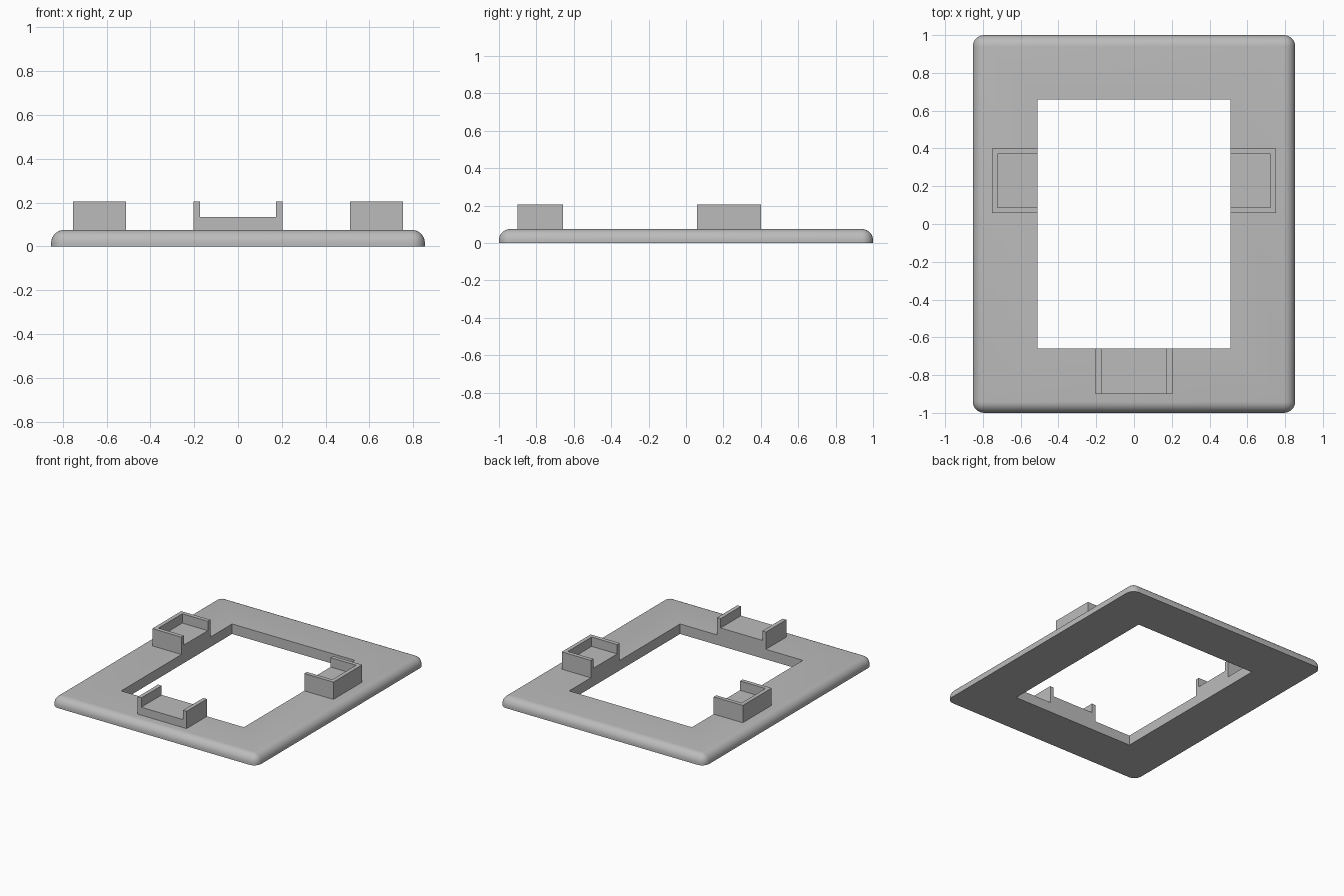
import bpy
import bmesh
import math

if "Cube" in bpy.data.objects:
    bpy.data.objects.remove(bpy.data.objects["Cube"], do_unlink=True)

PLATE_TOP, LEDGE_TOP, WALL_TOP = 0.075, 0.135, 0.205
HOLE_X, HOLE_Y = 0.51, 0.658
WALL = 0.03
MARGIN = 0.1

gray = bpy.data.materials.new("light gray")
gray.use_nodes = True
color = (0.5, 0.5, 0.5, 1)
gray.diffuse_color = color
gray.node_tree.nodes["Principled BSDF"].inputs["Base Color"].default_value = color


def box(name, x, y, z, round_radius=0):
    """Box from (min, max) ranges, optionally rounded except along its base."""
    bm = bmesh.new()
    bmesh.ops.create_cube(bm, size=1)
    for v in bm.verts:
        v.co = [r[1] if c > 0 else r[0] for c, r in zip(v.co, (x, y, z))]
    if round_radius:
        edges = [e for e in bm.edges if max(v.co.z for v in e.verts) > z[0]]
        bmesh.ops.bevel(bm, geom=edges, offset=round_radius, segments=8,
                        profile=0.5, affect='EDGES')
    mesh = bpy.data.meshes.new(name)
    bm.to_mesh(mesh)
    bm.free()
    mesh.materials.append(gray)
    obj = bpy.data.objects.new(name, mesh)
    bpy.context.collection.objects.link(obj)
    return obj


def cut(obj, cutter):
    """Subtract the cutter, then discard it."""
    mod = obj.modifiers.new("cut", 'BOOLEAN')
    mod.operation = 'DIFFERENCE'
    mod.solver = 'EXACT'
    mod.object = cutter
    bpy.ops.object.select_all(action='DESELECT')
    obj.select_set(True)
    bpy.context.view_layer.objects.active = obj
    bpy.ops.object.modifier_apply(modifier=mod.name)
    bpy.data.objects.remove(cutter, do_unlink=True)


# Rounded plate with a rectangular window
frame = box("frame_plate", (-0.853, 0.853), (-1, 1), (0, PLATE_TOP), 0.06)
cut(frame, box("window_cutter", (-HOLE_X, HOLE_X), (-HOLE_Y, HOLE_Y),
               (-MARGIN, PLATE_TOP + MARGIN)))
bpy.ops.object.shade_smooth_by_angle(angle=math.radians(30))

# Front holder: raised ledge between two side walls, open at both ends
front = box("front_holder", (-0.203, 0.203), (-0.9, -HOLE_Y), (PLATE_TOP, WALL_TOP))
cut(front, box("front_cutter", (-0.203 + WALL, 0.203 - WALL),
               (-0.9 - MARGIN, -HOLE_Y + MARGIN), (LEDGE_TOP, WALL_TOP + MARGIN)))

# Side holders: raised ledge with three walls, open towards the window
for name, side in (("left", 1), ("right", -1)):
    outer = sorted((side * HOLE_X, side * 0.752))
    pocket = sorted((side * (HOLE_X - MARGIN), side * (0.752 - WALL)))
    holder = box(name + "_holder", outer, (0.058, 0.4), (PLATE_TOP, WALL_TOP))
    cut(holder, box(name + "_cutter", pocket, (0.058 + WALL, 0.4 - WALL),
                    (LEDGE_TOP, WALL_TOP + MARGIN)))
